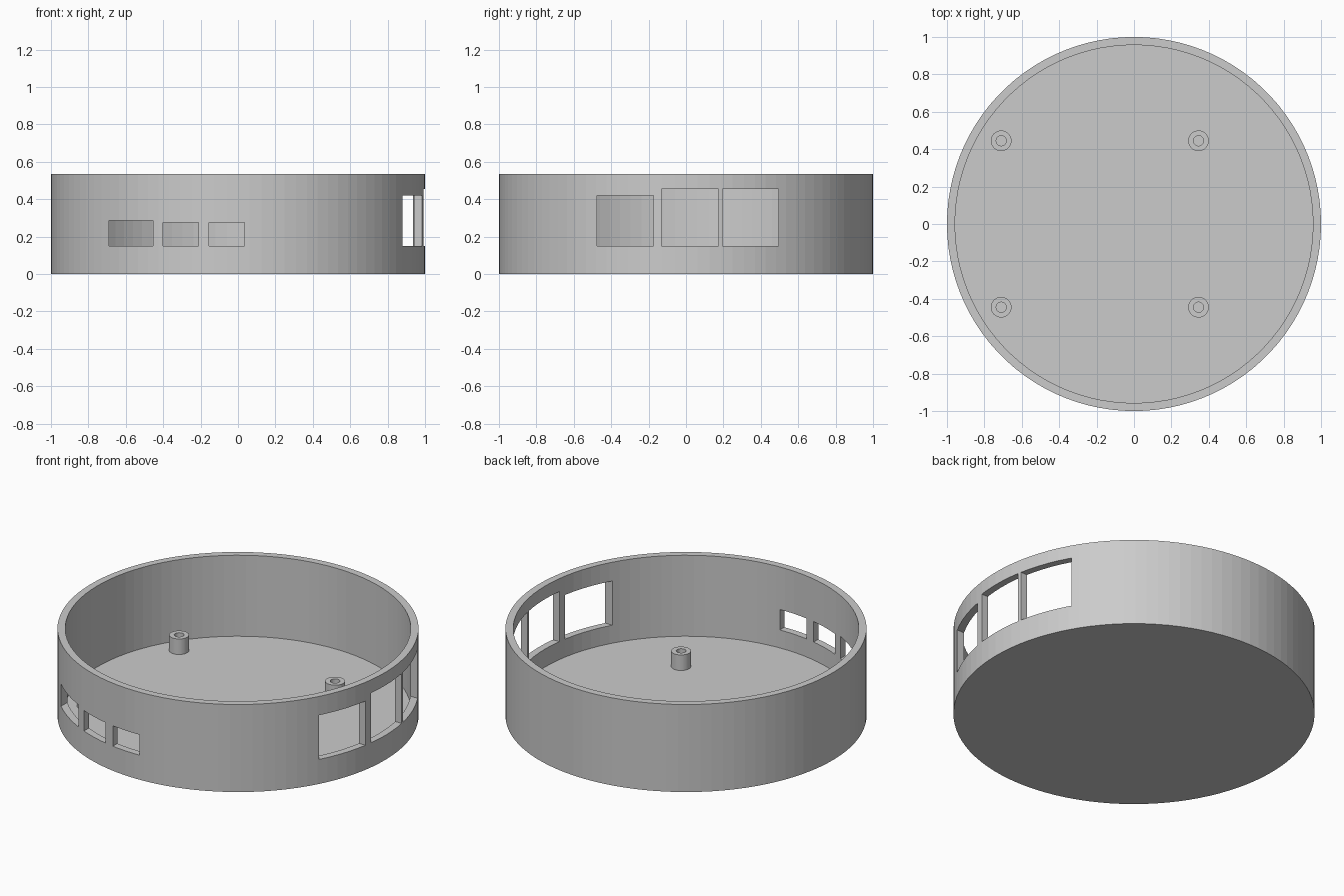
import bpy
import bmesh
from math import radians
from mathutils import Matrix, Vector

if "Cube" in bpy.data.objects:
    bpy.data.objects.remove(bpy.data.objects["Cube"], do_unlink=True)

OUTER, INNER = 1.0, 0.957
HEIGHT, FLOOR = 0.535, 0.04
SILL = 0.15

grey = bpy.data.materials.new("light_grey")
grey.use_nodes = True
grey.diffuse_color = (0.6, 0.6, 0.6, 1)
grey.node_tree.nodes["Principled BSDF"].inputs["Base Color"].default_value = grey.diffuse_color


def add_object(name, bm):
    bmesh.ops.recalc_face_normals(bm, faces=bm.faces)
    mesh = bpy.data.meshes.new(name)
    bm.to_mesh(mesh)
    bm.free()
    mesh.materials.append(grey)
    obj = bpy.data.objects.new(name, mesh)
    bpy.context.collection.objects.link(obj)
    return obj


def lathe(name, profile, steps, closed, location=(0, 0, 0)):
    """Spin a (radius, height) profile around the z axis."""
    bm = bmesh.new()
    verts = [bm.verts.new((r, 0, z)) for r, z in profile]
    edges = [bm.edges.new(pair) for pair in zip(verts, verts[1:])]
    if closed:
        edges.append(bm.edges.new((verts[-1], verts[0])))
    bmesh.ops.spin(bm, geom=verts + edges, axis=(0, 0, 1), cent=(0, 0, 0),
                   angle=radians(360), steps=steps)
    bmesh.ops.remove_doubles(bm, verts=bm.verts, dist=0.0001)
    obj = add_object(name, bm)
    obj.location = location
    return obj


def cut_window(target, low, high):
    """Cut a box-shaped opening between two corners."""
    low, high = Vector(low), Vector(high)
    bm = bmesh.new()
    bmesh.ops.create_cube(bm, size=1, matrix=Matrix.Translation((low + high) / 2)
                          @ Matrix.Diagonal((*(high - low), 1)))
    cutter = add_object("window_cutter", bm)
    cutter.hide_render = True
    mod = target.modifiers.new("window", 'BOOLEAN')
    mod.operation = 'DIFFERENCE'
    mod.solver = 'EXACT'
    mod.object = cutter
    bpy.context.view_layer.objects.active = target
    bpy.ops.object.modifier_apply(modifier=mod.name)
    bpy.data.objects.remove(cutter, do_unlink=True)


# Round open tray: floor and wall in one piece
tray = lathe("round_tray", [(0, 0), (OUTER, 0), (OUTER, HEIGHT), (INNER, HEIGHT),
                            (INNER, FLOOR), (0, FLOOR)], 100, False)

# Small openings in the front wall: left edge, right edge, top
for x0, x1, top in [(-0.69, -0.455, 0.285), (-0.4, -0.21, 0.275), (-0.155, 0.035, 0.275)]:
    cut_window(tray, (x0, -1.1, SILL), (x1, -0.6, top))

# Large openings in the side wall: front edge, back edge, top
for y0, y1, top in [(-0.475, -0.175, 0.42), (-0.13, 0.175, 0.455), (0.195, 0.495, 0.455)]:
    cut_window(tray, (0.7, y0, SILL), (1.1, y1, top))

# Hollow mounting posts on the floor
for side, x in (("right", -0.71), ("left", 0.345)):
    for end, y in (("front", -0.445), ("back", 0.445)):
        lathe(f"{end}_{side}_mounting_post", [(0.055, 0.03), (0.055, 0.135),
              (0.027, 0.135), (0.027, 0.03)], 48, True, (x, y, 0))
